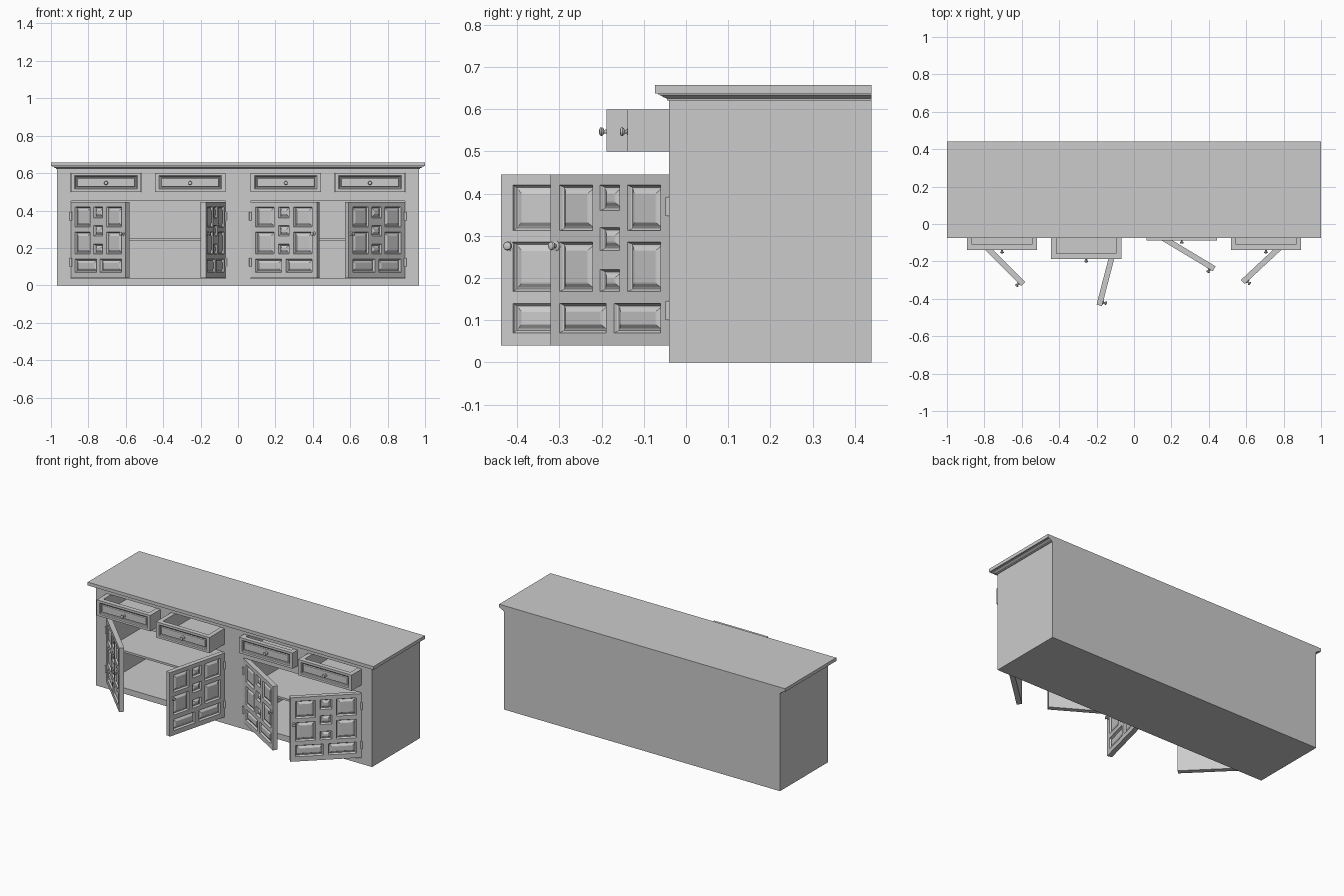
import bpy, bmesh, math

if "Cube" in bpy.data.objects:
    bpy.data.objects.remove(bpy.data.objects["Cube"])

SLAB_TOP, FRONT, BACK = 0.658, -0.04, 0.44


def finish(name, bm, loc=(0, 0, 0), rot=(0, 0, 0), parent=None, smooth=False):
    bmesh.ops.remove_doubles(bm, verts=bm.verts, dist=1e-5)
    bmesh.ops.recalc_face_normals(bm, faces=bm.faces)
    me = bpy.data.meshes.new(name)
    bm.to_mesh(me)
    bm.free()
    ob = bpy.data.objects.new(name, me)
    bpy.context.collection.objects.link(ob)
    ob.location, ob.rotation_euler, ob.parent = loc, rot, parent
    if smooth:
        bpy.ops.object.select_all(action='DESELECT')
        bpy.context.view_layer.objects.active = ob
        ob.select_set(True)
        bpy.ops.object.shade_smooth_by_angle(angle=math.radians(40))
    return ob


def loft(bm, rings, cap_start=False, cap_end=True):
    loops = [[bm.verts.new(p) for p in r] for r in rings]
    for a, b in zip(loops, loops[1:]):
        n = len(a)
        for i in range(n):
            bm.faces.new((a[i], a[(i + 1) % n], b[(i + 1) % n], b[i]))
    if cap_start:
        bm.faces.new(loops[0])
    if cap_end:
        bm.faces.new(loops[-1])


def rect(x0, x1, z0, z1, y):
    return [(x0, y, z0), (x1, y, z0), (x1, y, z1), (x0, y, z1)]


def board(name, x0, x1, z0, z1, thick, panels, profile, **kw):
    """Slab facing -y; each panel is sunk along profile = [(inset, depth)]."""
    bm = bmesh.new()
    xs = sorted({x0, x1, *[v for p in panels for v in p[:2]]})
    zs = sorted({z0, z1, *[v for p in panels for v in p[2:]]})
    for a, b in zip(xs, xs[1:]):
        for c, d in zip(zs, zs[1:]):
            mx, mz = (a + b) / 2, (c + d) / 2
            if not any(p[0] < mx < p[1] and p[2] < mz < p[3] for p in panels):
                bm.faces.new([bm.verts.new(v) for v in rect(a, b, c, d, 0)])
    loft(bm, [rect(x0, x1, z0, z1, 0), rect(x0, x1, z0, z1, thick)])
    for p in panels:
        loft(bm, [rect(p[0] + i, p[1] - i, p[2] + i, p[3] - i, y) for i, y in profile])
    return finish(name, bm, **kw)


def lathe(name, profile, n=16, axis='Y', **kw):
    """Turned part; profile = [(radius, position along axis)]."""
    bm = bmesh.new()
    rings = []
    for r, t in profile:
        ring = []
        for i in range(n):
            c, s = r * math.cos(math.tau * i / n), r * math.sin(math.tau * i / n)
            ring.append((c, -t, s) if axis == 'Y' else (c, s, t))
        rings.append(ring)
    loft(bm, rings, cap_start=True)
    return finish(name, bm, smooth=True, **kw)


def knob(name, **kw):
    lathe(name, [(.012, -.006), (.012, .002), (.005, .004), (.004, .009), (.008, .011),
                 (.0105, .015), (.009, .019), (.004, .021)], **kw)


# Cabinet body: drawer slots and two cupboard openings sunk into one block
drawer_x = [-.893, -.443, .068, .518]
slots = [(x - .002, x + .377, .498, .602) for x in drawer_x]
cupboards = [(-.893, -.068, .037, .45), (.068, .893, .037, .45)]
board("cabinet_body", -.967, .967, 0, .63, BACK - FRONT, slots + cupboards,
      [(0, 0), (0, .46)], loc=(0, FRONT, 0))

# Worktop with stepped moulding on the front and sides
bm = bmesh.new()
loft(bm, [[(-.967 - o, FRONT - o, z), (.967 + o, FRONT - o, z),
           (.967 + o, BACK, z), (-.967 - o, BACK, z)]
          for o, z in [(0, .621), (.005, .621), (.006, .626), (.012, .628), (.02, .633),
                       (.025, .634), (.025, .637), (.034, .637), (.034, SLAB_TOP)]],
     cap_start=True)
finish("worktop", bm)

# Shelves
for side, (x0, x1, _, _) in zip(("left", "right"), cupboards):
    board(f"shelf_{side}", x0, x1, .237, .25, .42, [], [], loc=(0, 0, 0))

# Drawers: panelled front, open-topped box behind it, knob
for i, (x, y) in enumerate(zip(drawer_x, (-.139, -.188, -.087, -.139)), 1):
    front = board(f"drawer_front_{i}", 0, .375, 0, .10, .025, [(.02, .355, .014, .086)],
                  [(0, 0), (.005, .004), (.007, .011), (.012, .013), (.015, .006), (.018, .005)],
                  loc=(x, y, .50))
    board(f"drawer_box_{i}", 0, .375, 0, .40, .10, [(.028, .347, .004, .38)],
          [(0, 0), (0, .088)], loc=(0, .025, .10), rot=(-math.pi / 2, 0, 0), parent=front)
    knob(f"drawer_knob_{i}", loc=(.1875, .003, .047), parent=front)

# Doors: raised panels in a grid, hinged on the front corner and swung open
W, H = .412, .405
panels = []
for a, b in ((.03, .145), (.267, .382)):
    panels += [(a, b, .272, .38), (a, b, .128, .245)]
panels += [(.172, .24, c, d) for c, d in ((.32, .38), (.225, .28), (.128, .18))]
panels += [(.03, .192, .03, .1), (.22, .382, .03, .1)]
doors = [(-.893, 1, 45), (-.068, -1, 75.5), (.068, 1, 31), (.893, -1, 43)]
for i, (x, s, ang) in enumerate(doors, 1):
    o = 0 if s > 0 else -W
    door = board(f"door_{i}", o, o + W, 0, H, .03,
                 [(a + o, b + o, c, d) for a, b, c, d in panels],
                 [(0, 0), (.003, .008), (.006, .011), (.010, .010), (.018, .004), (.021, .003)],
                 loc=(x, FRONT, .04), rot=(0, 0, -s * math.radians(ang)))
    knob(f"door_knob_{i}", loc=(s * .392, 0, .236), parent=door)
    # Hinge barrels
    for z in (.06, .307):
        lathe(f"door_hinge_{i}", [(.007, z), (.007, z + .045)], 12, 'Z',
              loc=(0, -.003, 0), parent=door)
